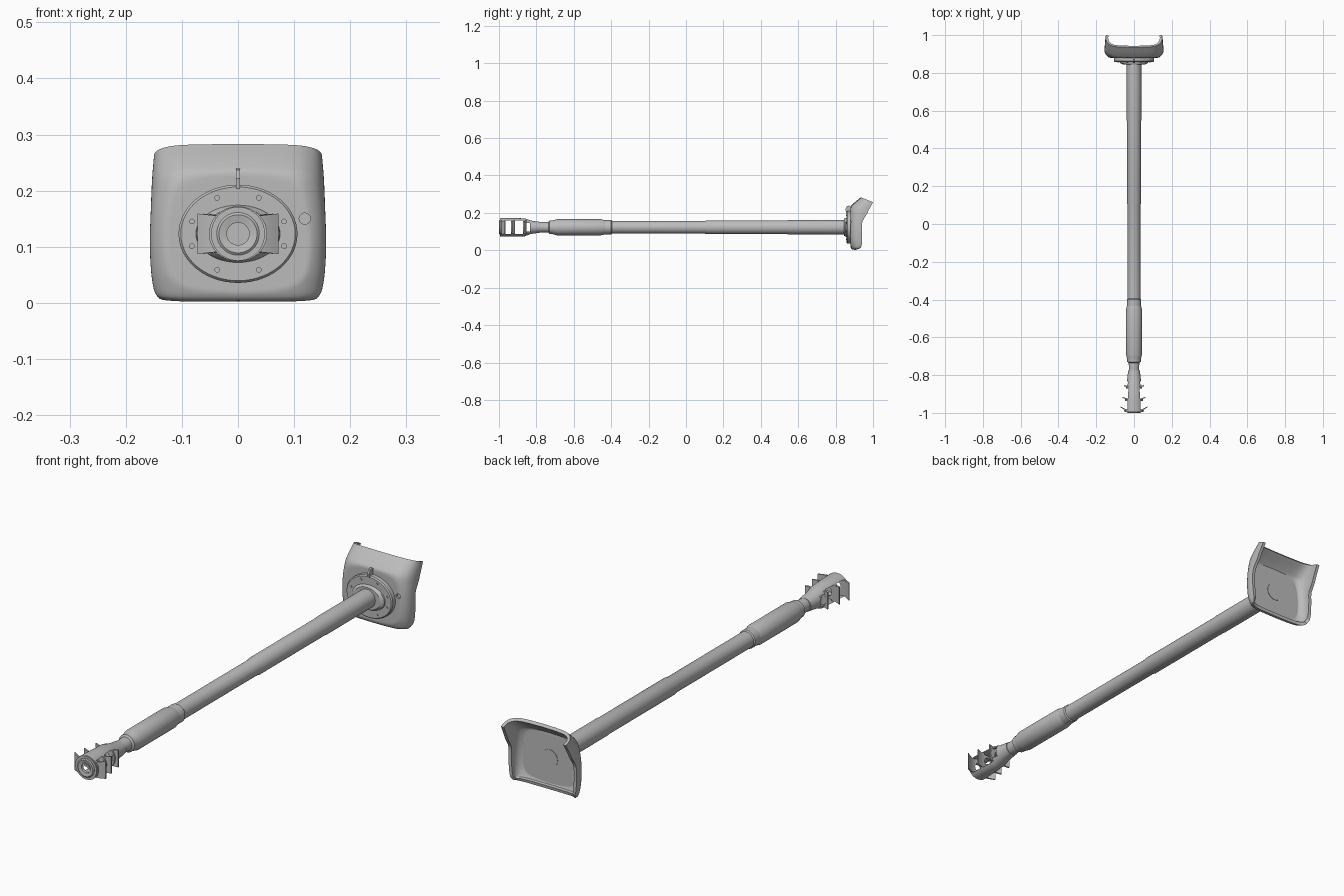
import bpy, bmesh, math
from mathutils import Vector

if "Cube" in bpy.data.objects:
    bpy.data.objects.remove(bpy.data.objects["Cube"])

AX = 0.123  # height of the barrel axis
grey = bpy.data.materials.new("grey metal")
grey.diffuse_color = (0.5, 0.5, 0.5, 1)
grey.use_nodes = True
grey.node_tree.nodes["Principled BSDF"].inputs["Base Color"].default_value = grey.diffuse_color
parts = []


def finish(name, bm, helper=False):
    bmesh.ops.recalc_face_normals(bm, faces=bm.faces)
    me = bpy.data.meshes.new(name)
    bm.to_mesh(me)
    bm.free()
    ob = bpy.data.objects.new(name, me)
    bpy.context.collection.objects.link(ob)
    me.materials.append(grey)
    if helper:
        ob.hide_render = True
        ob.display_type = 'WIRE'
    else:
        parts.append(ob)
    return ob


def loft(name, rings, n=40, centre=(0, AX), helper=False, closed=False):
    """Elliptical rings (y, rx, rz) along y; closed joins last ring to first."""
    bm = bmesh.new()
    loops = [[bm.verts.new((centre[0] + rx * math.cos(2 * math.pi * i / n), y,
                            centre[1] + rz * math.sin(2 * math.pi * i / n)))
              for i in range(n)] for y, rx, rz in rings]
    pairs = list(zip(loops, loops[1:])) + ([(loops[-1], loops[0])] if closed else [])
    for a, b in pairs:
        for i in range(n):
            j = (i + 1) % n
            bm.faces.new((a[i], a[j], b[j], b[i]))
    if not closed:
        bm.faces.new(loops[0])
        bm.faces.new(loops[-1])
    return finish(name, bm, helper)


def lathe(name, prof, **kw):
    return loft(name, [(y, r, r) for y, r in prof], **kw)


def box(name, lo, hi, helper=False):
    bm = bmesh.new()
    bmesh.ops.create_cube(bm, size=1)
    for v in bm.verts:
        v.co = [(lo[k] + hi[k]) / 2 + v.co[k] * (hi[k] - lo[k]) for k in range(3)]
    return finish(name, bm, helper)


def cut(ob, cutter):
    m = ob.modifiers.new("cut", 'BOOLEAN')
    m.operation, m.object, m.solver = 'DIFFERENCE', cutter, 'EXACT'


def spline(pts, steps):
    """Catmull-Rom through tuples of any length."""
    p = [Vector(q) for q in pts]
    p = [2 * p[0] - p[1]] + p + [2 * p[-1] - p[-2]]
    out = []
    for k in range(1, len(p) - 2):
        a, b, c, d = p[k - 1:k + 3]
        for s in range(steps):
            t = s / steps
            out.append(0.5 * (2 * b + (c - a) * t + (2 * a - 5 * b + 4 * c - d) * t * t
                              + (3 * b - a - 3 * c + d) * t ** 3))
    return out + [p[-2]]


# Barrel tube with collars, sleeve and a blind bore
lathe("barrel", [(-0.79, 0.020), (-0.82, 0.020), (-0.82, 0.030), (-0.79, 0.030), (-0.785, 0.027),
                 (-0.735, 0.028), (-0.73, 0.036), (-0.715, 0.036), (-0.71, 0.038),
                 (-0.40, 0.038), (-0.395, 0.034), (0.10, 0.034), (0.11, 0.037),
                 (0.54, 0.037), (0.55, 0.0385), (0.84, 0.0385), (0.8945, 0.037)])
lathe("sleeve", [(-0.712, 0.037), (-0.69, 0.043), (-0.455, 0.043), (-0.43, 0.037)])

# Muzzle brake: hollow flared body with side windows
body = loft("brake_body", [(-0.775, 0.031, 0.028), (-0.83, 0.037, 0.036), (-0.862, 0.042, 0.048),
                           (-0.95, 0.049, 0.049), (-0.992, 0.052, 0.049),
                           (-0.992, 0.044, 0.040), (-0.95, 0.041, 0.040), (-0.862, 0.034, 0.039),
                           (-0.83, 0.028, 0.028), (-0.775, 0.020, 0.020)], closed=True)
for k, (y0, y1, h) in enumerate([(-0.986, -0.936, 0.035), (-0.924, -0.872, 0.035),
                                 (-0.856, -0.833, 0.022)]):
    cut(body, box(f"window_cutter_{k}", (-0.2, y0, AX - h), (0.2, y1, AX + h), True))

# Swept baffles that reach out past the body
bore = lathe("bore_cutter", [(-1.1, 0.020), (-0.80, 0.020)], helper=True)
for k, (y0, w, sweep, t) in enumerate([(-0.996, 0.072, 0.026, 0.010), (-0.936, 0.062, 0.016, 0.011),
                                       (-0.871, 0.052, 0.012, 0.012)]):
    bm = bmesh.new()
    cols = []
    for i in range(17):
        u = i / 8 - 1
        x, y, h = w * u, y0 + sweep * u * u, 0.028 + 0.008 * abs(u)
        tt = t * (1 - 0.5 * abs(u))
        cols.append([bm.verts.new((x, yy, AX + zz)) for yy, zz in
                     ((y, -h), (y + tt, -h), (y + tt, h), (y, h))])
    for a, b in zip(cols, cols[1:]):
        for i in range(4):
            j = (i + 1) % 4
            bm.faces.new((a[i], a[j], b[j], b[i]))
    bm.faces.new(cols[0])
    bm.faces.new(cols[-1])
    cut(finish(f"baffle_{k}", bm), bore)
# Front disc and raised lip around the bore
lathe("muzzle_disc", [(-0.995, 0.048), (-0.986, 0.048), (-0.986, 0.020), (-0.995, 0.020)], closed=True)
lathe("muzzle_lip", [(-1.0, 0.034), (-0.997, 0.038), (-0.985, 0.038), (-0.985, 0.020),
                     (-0.997, 0.020)], closed=True)

# Curved shield: front edge (y, z), rear edge (y, z) and width factor per row
rows = spline([(0.905, 0.002, 0.930, 0.010, 0.90), (0.886, 0.007, 0.938, 0.022, 0.95),
               (0.876, 0.030, 0.940, 0.040, 0.98), (0.870, 0.060, 0.940, 0.070, 1.0),
               (0.868, 0.110, 0.940, 0.110, 1.01), (0.870, 0.170, 0.943, 0.152, 1.0),
               (0.876, 0.225, 0.965, 0.190, 0.99), (0.897, 0.252, 0.980, 0.220, 0.98),
               (0.935, 0.283, 1.0, 0.257, 0.96)], 5)
half = spline([(0, 0), (0.06, 0.02), (0.10, 0.06), (0.125, 0.15), (0.145, 0.35),
               (0.155, 0.65), (0.155, 1.0)], 4)
section = [(-x, s) for x, s in reversed(half[1:])] + [(x, s) for x, s in half]
bm = bmesh.new()
grid = []
for fy, fz, ry, rz, wide in rows:
    grid.append([bm.verts.new((x * wide, max(0.88, fy + (ry - fy) * s), fz + (rz - fz) * s))
                 for x, s in section])
for a, b in zip(grid, grid[1:]):
    for i in range(len(a) - 1):
        bm.faces.new((a[i], a[i + 1], b[i + 1], b[i]))
shield = finish("shield", bm)
# make the sheet face forward so that thickness grows to the rear
mid = min(shield.data.polygons, key=lambda p: (p.center - Vector((0, 0.88, AX))).length)
if mid.normal.y > 0:
    shield.data.flip_normals()
m = shield.modifiers.new("thickness", 'SOLIDIFY')
m.thickness, m.offset = 0.013, -1
cut(shield, lathe("sight_cutter", [(0.80, 0.010), (0.888, 0.010)], n=20,
                  centre=(0.119, 0.150), helper=True))

# Oval flange, inner boss and bolts
loft("flange", [(0.885, 0.106, 0.0875), (0.863, 0.106, 0.0875), (0.858, 0.102, 0.0835)], n=56)
loft("flange_boss", [(0.862, 0.076, 0.052), (0.853, 0.074, 0.050), (0.845, 0.060, 0.046)], n=48)
for sx in (-1, 1):
    for sz in (-1, 1):
        for x, z in ((0.037, 0.064), (0.082, 0.022)):
            lathe("flange_bolt", [(0.860, 0.005), (0.855, 0.005)], n=12,
                  centre=(sx * x, AX + sz * z))

# Lifting lug on top of the flange
bm = bmesh.new()
lug = [(0.885, 0.203), (0.855, 0.203), (0.853, 0.222), (0.862, 0.237), (0.874, 0.239), (0.885, 0.232)]
sides = [[bm.verts.new((x, y, z)) for y, z in lug] for x in (-0.004, 0.004)]
for s in sides:
    bm.faces.new(s)
for i in range(len(lug)):
    j = (i + 1) % len(lug)
    bm.faces.new((sides[0][i], sides[0][j], sides[1][j], sides[1][i]))
finish("lifting_lug", bm)

# Apply modifiers, then smooth with sharp edges kept
bpy.context.view_layer.update()
deps = bpy.context.evaluated_depsgraph_get()
baked = [(ob, bpy.data.meshes.new_from_object(ob.evaluated_get(deps))) for ob in parts]
for ob, me in baked:
    ob.modifiers.clear()
    ob.data = me
    me.name = ob.name
bpy.ops.object.select_all(action='DESELECT')
for ob in parts:
    ob.select_set(True)
bpy.context.view_layer.objects.active = parts[0]
bpy.ops.object.shade_smooth_by_angle(angle=math.radians(32))
